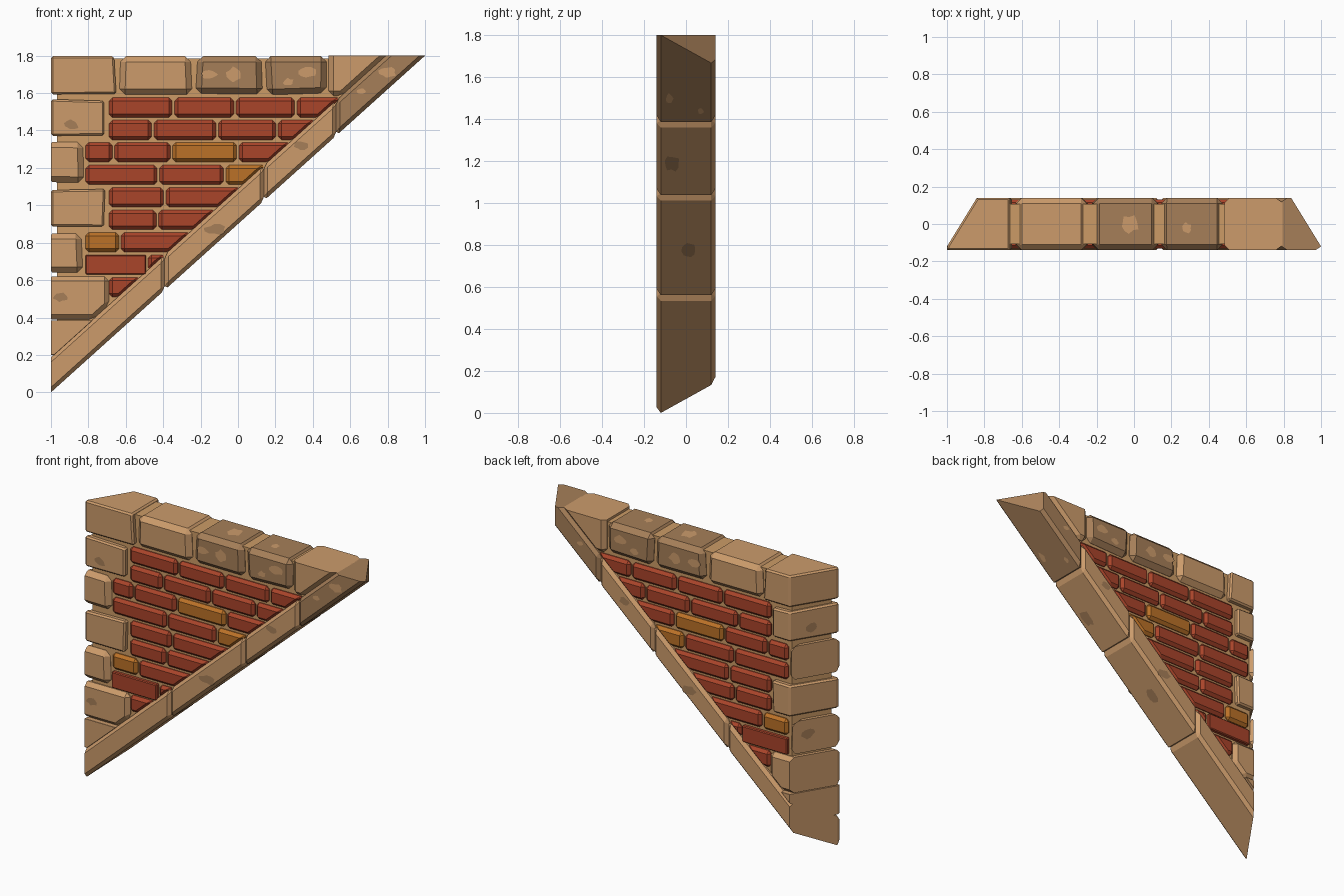
import bpy, bmesh, math, random
from mathutils import Vector, Matrix

random.seed(4)
if "Cube" in bpy.data.objects:
    bpy.data.objects.remove(bpy.data.objects["Cube"], do_unlink=True)


def material(name, r, g, b):
    col = [(c / 255) ** 2.2 for c in (r, g, b)] + [1]
    m = bpy.data.materials.new(name)
    m.use_nodes = True
    m.diffuse_color = col
    m.node_tree.nodes["Principled BSDF"].inputs["Base Color"].default_value = col
    return m


STONE = material("tan stone", 203, 154, 107)
DARK = material("worn stone", 165, 126, 89)
MORTAR = material("mortar", 203, 154, 102)
BRICK = material("red brick", 168, 70, 46)
ORANGE = material("orange brick", 186, 113, 44)

SLOPE = 0.9
DEPTH = 0.14
UP = Vector((-SLOPE, 0, 1)).normalized()

# Cutting planes: a point and the direction that is kept
MITRE = [((-1, -0.12, 0), (1, -0.615, 0)), ((1, -0.12, 0), (-1, -0.615, 0)),
         ((-1, 0, 0), (1, 0, 0)), ((1, 0, 0), (-1, 0, 0))]
TOP = [((0, 0, 1.8), (0, 0, -1))]


def above(offset):
    return [((-1, 0, offset), UP)]


def finish(name, bm, mat):
    me = bpy.data.meshes.new(name)
    bm.to_mesh(me)
    bm.free()
    me.materials.append(mat)
    ob = bpy.data.objects.new(name, me)
    bpy.context.collection.objects.link(ob)
    return ob


def cut(bm, planes):
    for co, no in planes:
        bmesh.ops.bisect_plane(bm, geom=bm.verts[:] + bm.edges[:] + bm.faces[:], dist=1e-5,
                               plane_co=co, plane_no=-Vector(no), clear_outer=True)
        rim = [e for e in bm.edges if e.is_boundary]
        if rim:
            bmesh.ops.holes_fill(bm, edges=rim, sides=0)


def block(name, profile, half, bevel, mat, before=(), after=(), wobble=0.0):
    """Extrude an x-z profile through the wall, cut, bevel and cut again."""
    bm = bmesh.new()
    shift = [(random.uniform(-wobble, wobble), random.uniform(-wobble, wobble)) for _ in profile]
    base = []
    for (x, z), (dx, dz) in zip(profile, shift):
        base.append(bm.verts.new((x + dx, -half, z if z > 1.75 else z + dz)))
    face = bm.faces.new(base)
    ext = bmesh.ops.extrude_face_region(bm, geom=[face])["geom"]
    bmesh.ops.translate(bm, vec=(0, 2 * half, 0),
                        verts=[v for v in ext if isinstance(v, bmesh.types.BMVert)])
    cut(bm, before)
    bmesh.ops.recalc_face_normals(bm, faces=bm.faces[:])
    if bevel:
        bmesh.ops.bevel(bm, geom=bm.edges[:], offset=bevel, segments=1, profile=0.5,
                        affect='EDGES', clamp_overlap=True)
    cut(bm, after)
    bmesh.ops.recalc_face_normals(bm, faces=bm.faces[:])
    return finish(name, bm, mat)


def rect(x0, x1, z0, z1):
    return [(x0, z0), (x1, z0), (x1, z1), (x0, z1)]


# Mortar core
inset = [((-0.975, -0.12, 0), (1, -0.615, 0)), ((0.975, -0.12, 0), (-1, -0.615, 0))]
block("mortar_core", rect(-0.98, 0.98, 0, 1.785), 0.108, 0, MORTAR, above(0.08) + inset)

# Brick courses: bottom height, brick edges, index of the orange brick
courses = [
    (1.47, (-0.69, -0.34, -0.01, 0.315, 0.7), None),
    (1.35, (-0.69, -0.45, -0.105, 0.215, 0.6), None),
    (1.232, (-0.815, -0.66, -0.35, 0.005, 0.5), 2),
    (1.11, (-0.815, -0.42, -0.065, 0.4), 2),
    (0.99, (-0.69, -0.385, 0.2), None),
    (0.87, (-0.69, -0.425, 0.1), None),
    (0.75, (-0.815, -0.625, 0), 0),
    (0.63, (-0.815, -0.48, -0.2), None),
    (0.51, (-0.69, -0.3), None),
]
for z, edges, special in courses:
    for i, (a, b) in enumerate(zip(edges, edges[1:])):
        block("brick", rect(a, b - 0.012, z, z + 0.105), 0.132, 0.018,
              ORANGE if i == special else BRICK, above(0.18))

# Coping stones along the top
coping = [(-1.1, -0.655, STONE), (-0.635, -0.25, STONE), (-0.22, 0.125, DARK), (0.15, 0.475, DARK)]
for a, b, mat in coping:
    block("coping_stone", rect(a, b, 1.595, 1.797), DEPTH, 0.03, mat, MITRE, wobble=0.008)
block("coping_end_stone", rect(0.485, 1.1, 1.585, 1.83), DEPTH, 0.025, STONE, above(0.185), TOP)

# Quoin stones up the upright edge, wide and narrow in turn
for i, (z0, z1) in enumerate([(1.37, 1.565), (1.12, 1.335), (0.88, 1.085), (0.645, 0.855)]):
    wide = i % 2 == 0
    block("quoin_stone", rect(-1.1, -0.715 if wide else -0.832, z0, z1), DEPTH, 0.03, STONE,
          MITRE if wide else (), () if wide else MITRE, wobble=0.008)
block("lower_quoin_stone", rect(-1.1, -0.69, 0.39, 0.62), DEPTH, 0.025, STONE, above(0.185), MITRE)
block("lowest_quoin_stone", rect(-1.1, -0.78, 0.2, 0.385), DEPTH, 0.02, STONE, above(0.185), MITRE)

# Sloping rake stones
joints = [-1.2, -0.392, 0.138, 0.525, 1.2]
for i, (a, b) in enumerate(zip(joints, joints[1:])):
    low, high = SLOPE * (a + 1), SLOPE * (b + 1)
    block("rake_stone", [(a, low), (b, high), (b, high + 0.188), (a, low + 0.188)], DEPTH, 0.02,
          DARK if i == 3 else STONE, (), MITRE + TOP)


def patch(centre, u, v, a, b, mat):
    """Thin irregular worn patch lying on a stone face."""
    u, v = Vector(u).normalized(), Vector(v).normalized()
    n = u.cross(v)
    bm = bmesh.new()
    ring = []
    for k in range(11):
        t, r = 2 * math.pi * k / 11, random.uniform(0.7, 1.1)
        p = Vector(centre) + u * a * r * math.cos(t) + v * b * r * math.sin(t) + n * 0.002
        ring.append(bm.verts.new(p))
    bm.faces.new(ring)
    finish("worn_patch", bm, mat)


# Patches on both broad faces
for x, z, a, b, mat in [(-0.15, 1.70, 0.05, 0.025, STONE), (-0.02, 1.7, 0.045, 0.04, STONE),
                        (0.37, 1.71, 0.05, 0.03, STONE), (0.27, 1.66, 0.03, 0.02, STONE),
                        (0.8, 1.71, 0.05, 0.03, STONE), (0.66, 1.61, 0.025, 0.015, STONE),
                        (-0.12, 0.87, 0.06, 0.03, DARK), (0.34, 1.32, 0.04, 0.025, DARK)]:
    patch((x, -DEPTH, z), (1, 0, 0), (0, 0, 1), a, b, mat)
    if x < 0.7:
        patch((x, DEPTH, z), (-1, 0, 0), (0, 0, 1), a, b, mat)
for x, z in [(-0.95, 0.51), (-0.89, 1.43)]:
    patch((x, -DEPTH, z), (1, 0, 0), (0, 0, 1), 0.04, 0.028, DARK)

# Patches on the top, the sloping underside and the upright end
patch((-0.02, 0, 1.797), (1, 0, 0), (0, 1, 0), 0.05, 0.05, STONE)
patch((0.28, -0.02, 1.797), (1, 0, 0), (0, 1, 0), 0.03, 0.03, STONE)
for y, z, r, mat in [(-0.065, 1.19, 0.035, DARK), (0.01, 0.78, 0.035, DARK),
                     (0.07, 1.44, 0.015, STONE), (-0.08, 1.5, 0.02, STONE)]:
    patch((z / SLOPE - 1, y, z), (0, 1, 0), (1, 0, SLOPE), r, r * 1.7, mat)
for y, z in [(0.02, 1.44), (0.04, 0.76)]:
    patch((-1 + 0.615 * (y + 0.12), y, z), (-0.615, -1, 0), (0, 0, 1), 0.045, 0.035, DARK)
